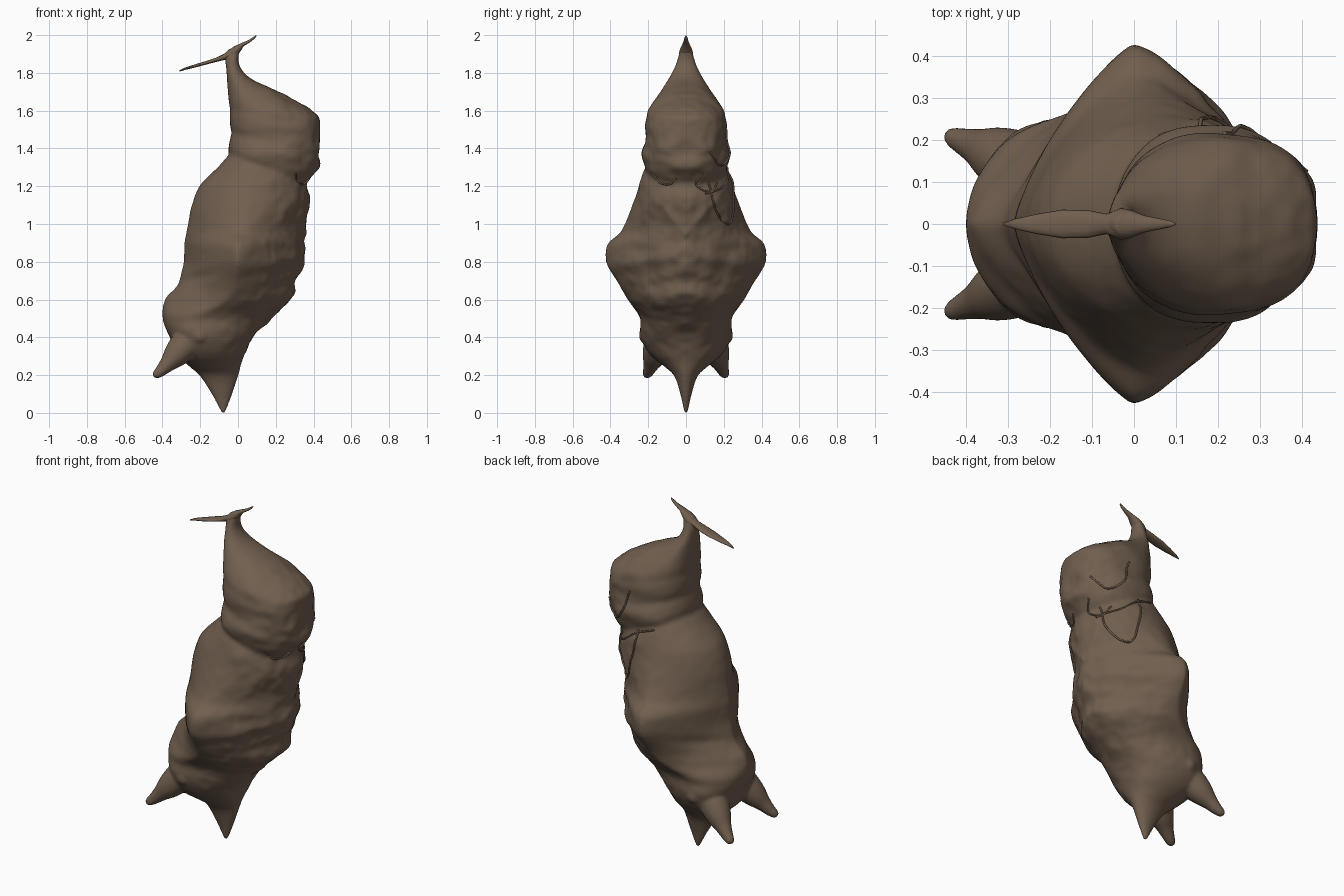
import bpy, bmesh, math
from mathutils import Vector, noise

if "Cube" in bpy.data.objects:
    bpy.data.objects.remove(bpy.data.objects["Cube"])

# One flat brown for the whole chrysalis
brown = bpy.data.materials.new("chrysalis brown")
brown.diffuse_color = (0.165, 0.115, 0.078, 1)
brown.use_nodes = True
brown.node_tree.nodes["Principled BSDF"].inputs["Base Color"].default_value = brown.diffuse_color

# Outline curves as (height, value)
LEFT = [(0, -.088), (.05, -.113), (.1, -.14), (.2, -.205), (.25, -.262), (.31, -.325), (.4, -.362),
        (.5, -.4), (.6, -.388), (.66, -.34), (.72, -.308), (.8, -.287), (.9, -.283), (1, -.265),
        (1.1, -.245), (1.2, -.205), (1.26, -.15), (1.33, -.08), (1.38, -.055), (1.5, -.042),
        (1.6, -.047), (1.7, -.053), (1.8, -.06), (1.9, -.067), (1.93, -.045)]
RIGHT = [(0, -.068), (.05, -.048), (.1, -.03), (.2, .002), (.3, .03), (.4, .08), (.5, .175), (.6, .28),
         (.7, .305), (.8, .358), (.88, .35), (1, .36), (1.1, .378), (1.2, .372), (1.26, .40), (1.3, .43),
         (1.4, .437), (1.48, .43), (1.53, .44), (1.57, .427), (1.62, .365), (1.68, .26), (1.72, .17),
         (1.77, .07), (1.82, .018), (1.87, .002), (1.93, .012)]
WIDTH = [(0, .009), (.1, .03), (.2, .065), (.25, .12), (.3, .18), (.36, .222), (.43, .243), (.5, .243),
         (.6, .31), (.7, .367), (.78, .417), (.84, .428), (.9, .412), (.96, .345), (1.1, .283), (1.2, .25),
         (1.3, .226), (1.38, .235), (1.46, .214), (1.53, .217), (1.6, .2), (1.68, .15), (1.75, .103),
         (1.83, .06), (1.93, .028)]
CREST = [(0, -.078), (.2, -.1), (.3, -.19), (.5, -.18), (.6, -.05), (.7, -.01), (.85, 0), (1, .02), (1.2, .08),
         (1.4, .18), (1.58, .17), (1.7, .05), (1.8, -.025), (1.93, -.015)]
# Cross-section roundness on the back (left) and belly (right)
BACK = [(0, 2), (.22, 2), (.32, 2.2), (.5, 1.9), (.58, 1.4), (.7, 1.3), (.85, 1.3), (1, 1.5), (1.25, 2), (1.5, 2.3), (1.93, 2)]
BELLY = [(0, 2), (.22, 2), (.32, 2.3), (.5, 2.2), (.65, 1.6), (.85, 1.33), (1, 1.6), (1.25, 2.2), (1.5, 2.3), (1.93, 2)]


def curve(points, z):
    """Smooth interpolation through the outline points."""
    z = min(max(z, points[0][0]), points[-1][0])
    i = 0
    while i < len(points) - 2 and z > points[i + 1][0]:
        i += 1
    (z0, v0), (z1, v1) = points[i], points[i + 1]

    def slope(k):
        a, b = points[max(k - 1, 0)], points[min(k + 1, len(points) - 1)]
        return (b[1] - a[1]) / (b[0] - a[0])
    h, t = z1 - z0, (z - z0) / (z1 - z0)
    return ((2*t**3 - 3*t*t + 1) * v0 + (t**3 - 2*t*t + t) * h * slope(i)
            + (3*t*t - 2*t**3) * v1 + (t**3 - t*t) * h * slope(i + 1))


def bump(d, w):
    return math.exp(-(d / w) ** 2)


def surface(z, ang, lift=0.0):
    """Point on the skin, with segment folds, wing edges and wrinkles."""
    l, r, w = curve(LEFT, z), curve(RIGHT, z), max(curve(WIDTH, z), .002)
    mid = min(max(curve(CREST, z), l + .003), r - .003)
    c, s = math.cos(ang), math.sin(ang)
    e = 2 / curve(BELLY if c > 0 else BACK, z)
    x = mid + (r - mid if c > 0 else mid - l) * math.copysign(abs(c) ** e, c)
    y = w * math.copysign(abs(s) ** e, s)
    d = lift
    # abdomen segment folds
    for base, tilt, depth in ((1.345, .36, .011), (1.47, .25, .007), (1.6, .2, .005)):
        d -= depth * bump(z - base + tilt * x, .028)
    # fold between head and wing cases
    d -= .008 * bump(z - .69 - .3 * (x + .3), .028) * bump(max(x + .25, 0), .15)
    # belly: V-shaped wing edges and wavy ridges
    if c > 0:
        d += c * .008 * bump(z - .95 - 1.15 * abs(y), .022)
        d += c * .007 * math.sin((z + .25 * abs(y)) * 52) * bump(z - .75, .11)
    rough = (.003 + .011 * max(c, 0)) * min(1, max(0, (z - .15) / .3)) * min(1, max(0, (1.85 - z) / .2))
    p = Vector((x, abs(y) + .02 * y, z))
    d += rough * noise.noise(p * 9) + rough * .6 * noise.noise(p * 22)
    out = Vector((x - mid, y, 0))
    if out.length > 1e-5:
        out.normalize()
    fade = min(1, w / .06)
    return Vector((x, y, z)) + out * (d * fade)


def finish(name, bm):
    bmesh.ops.recalc_face_normals(bm, faces=bm.faces)
    me = bpy.data.meshes.new(name)
    bm.to_mesh(me)
    bm.free()
    me.materials.append(brown)
    for p in me.polygons:
        p.use_smooth = True
    ob = bpy.data.objects.new(name, me)
    bpy.context.collection.objects.link(ob)
    return ob


def loft(name, rings):
    bm = bmesh.new()
    rows = [[bm.verts.new(p) for p in ring] for ring in rings]
    n = len(rows[0])
    for a, b in zip(rows, rows[1:]):
        for i in range(n):
            bm.faces.new((a[i], a[(i + 1) % n], b[(i + 1) % n], b[i]))
    bm.faces.new(rows[0])
    bm.faces.new(rows[-1])
    return finish(name, bm)


def tube(name, path, sides=12):
    """Tube along (point, half width in y, half thickness) stations."""
    rings = []
    for i, (p, wide, thick) in enumerate(path):
        t = (path[min(i + 1, len(path) - 1)][0] - path[max(i - 1, 0)][0]).normalized()
        u = Vector((0, 1, 0)) if abs(t.y) < .9 else Vector((0, 0, 1))
        u = (u - t * u.dot(t)).normalized()
        v = t.cross(u)
        rings.append([p + u * wide * math.cos(k * math.tau / sides) + v * thick * math.sin(k * math.tau / sides)
                      for k in range(sides)])
    return loft(name, rings)


# Body
NZ, NA = 210, 112
body = loft("chrysalis_body", [[surface(1.93 * j / NZ, k * math.tau / NA) for k in range(NA)] for j in range(NZ + 1)])

# Pair of head horns and eye bumps, melted into the body
HORN = [(-.22, .12, .41, .07), (-.275, .14, .365, .082), (-.33, .165, .305, .068), (-.372, .183, .26, .045),
        (-.408, .197, .223, .032), (-.433, .207, .203, .024), (-.447, .211, .194, .013)]
parts = [body]
for side, label in ((-1, "front"), (1, "back")):
    pts = []
    for j in range(25):
        q = [curve([(i, h[k]) for i, h in enumerate(HORN)], j / 4) for k in range(4)]
        pts.append((Vector((q[0], side * q[1], q[2])), q[3], q[3]))
    parts.append(tube("head_horn_" + label, pts, 20))
    bm = bmesh.new()
    bmesh.ops.create_uvsphere(bm, u_segments=20, v_segments=12, radius=.05)
    bmesh.ops.translate(bm, vec=(-.2, side * .2, .41), verts=bm.verts)
    parts.append(finish("eye_bump_" + label, bm))
for ob in parts:
    ob.select_set(True)
bpy.context.view_layer.objects.active = body
bpy.ops.object.join()
remesh = body.modifiers.new("melt together", 'REMESH')
remesh.mode = 'VOXEL'
remesh.voxel_size = .009
remesh.use_smooth_shade = True
soft = body.modifiers.new("soften joints", 'SMOOTH')
soft.factor, soft.iterations = .5, 6

# Flattened twig across the stalk
TWIG = [(-.31, 1.81, .003, .003), (-.28, 1.822, .013, .006), (-.23, 1.836, .024, .008), (-.17, 1.853, .034, .009),
        (-.11, 1.871, .033, .011), (-.065, 1.887, .024, .017), (-.03, 1.9, .038, .028), (-.005, 1.925, .032, .022),
        (.025, 1.95, .02, .01), (.06, 1.968, .013, .007), (.085, 1.986, .008, .006), (.097, 1.998, .003, .002)]
tube("twig", [(Vector((x, 0, z)), w, t) for x, z, w, t in TWIG])

# Silk threads: loops lying on the skin (angle, height)
THREADS = [[(1.9, 1.31), (1.5, 1.28), (.9, 1.2), (.4, 1.16)],
           [(1.5, 1.29), (1.15, 1.12), (.85, 1), (.6, 1.08), (.5, 1.22)],
           [(1.5, 1.5), (1.3, 1.37), (.9, 1.31), (.5, 1.38)],
           [(-.9, 1.27), (-.6, 1.22), (-.35, 1.21), (-.2, 1.24)],
           [(.35, 1.27), (.2, 1.21), (.5, 1.17), (.75, 1.22)]]
for n, pts in enumerate(THREADS):
    ang = [(i, p[0]) for i, p in enumerate(pts)]
    hgt = [(i, p[1]) for i, p in enumerate(pts)]
    steps = [(len(pts) - 1) * j / 40 for j in range(41)]
    tube("silk_thread_%d" % (n + 1), [(surface(curve(hgt, t), curve(ang, t), .003), .005, .005) for t in steps], 6)
